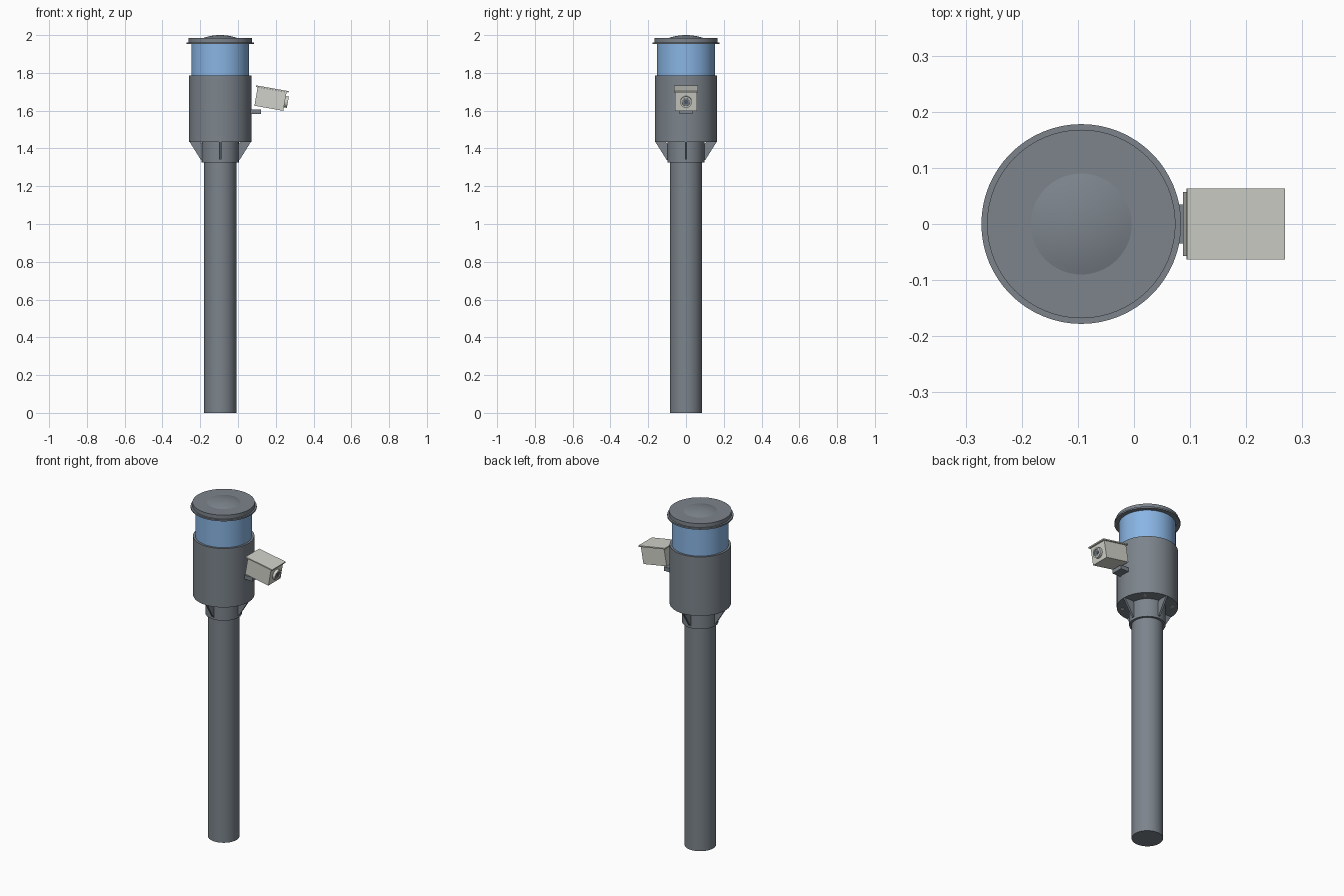
import bpy, bmesh, math
from mathutils import Matrix, Vector

cube = bpy.data.objects.get("Cube")
if cube:
    bpy.data.objects.remove(cube, do_unlink=True)

AXIS = Vector((-0.094, 0, 0))      # centre line of the pole
SIDES = 64


def material(name, rgb):
    m = bpy.data.materials.new(name)
    m.use_nodes = True
    m.diffuse_color = (*rgb, 1)
    bsdf = next(n for n in m.node_tree.nodes if n.type == 'BSDF_PRINCIPLED')
    bsdf.inputs["Base Color"].default_value = (*rgb, 1)
    return m


slate = material("slate grey", (0.2, 0.23, 0.26))
blue = material("blue glass", (0.25, 0.46, 0.77))
beige = material("pale beige", (0.64, 0.64, 0.59))
dark = material("dark lens", (0.1, 0.12, 0.16))


def finish(name, bm, mat, matrix, smooth=True):
    bmesh.ops.recalc_face_normals(bm, faces=bm.faces)
    me = bpy.data.meshes.new(name)
    bm.to_mesh(me)
    bm.free()
    me.materials.append(mat)
    ob = bpy.data.objects.new(name, me)
    ob.matrix_world = matrix
    bpy.context.collection.objects.link(ob)
    if smooth:
        bpy.ops.object.select_all(action='DESELECT')
        ob.select_set(True)
        bpy.context.view_layer.objects.active = ob
        bpy.ops.object.shade_smooth_by_angle(angle=math.radians(35))
    return ob


def lathe(name, profile, mat, matrix=None):
    """Spin a (radius, height) profile that starts and ends on the axis."""
    bm = bmesh.new()
    verts = [bm.verts.new((r, 0, z)) for r, z in profile]
    edges = [bm.edges.new(pair) for pair in zip(verts, verts[1:])]
    bmesh.ops.spin(bm, geom=verts + edges, cent=(0, 0, 0), axis=(0, 0, 1),
                   angle=math.tau, steps=SIDES, use_duplicate=False)
    bmesh.ops.remove_doubles(bm, verts=bm.verts, dist=1e-5)
    return finish(name, bm, mat, matrix or Matrix.Translation(AXIS))


def tube(name, r, z0, z1, mat, matrix=None):
    return lathe(name, [(0, z0), (r, z0), (r, z1), (0, z1)], mat, matrix)


def box(name, size, centre, mat, matrix=Matrix()):
    bm = bmesh.new()
    bmesh.ops.create_cube(bm, size=1)
    bmesh.ops.scale(bm, vec=size, verts=bm.verts)
    return finish(name, bm, mat, matrix @ Matrix.Translation(centre), smooth=False)


# Pole, collar and drum
tube("pole", 0.085, 0, 1.4, slate)
tube("collar", 0.098, 1.325, 1.436, slate)
tube("drum", 0.165, 1.435, 1.785, slate)
tube("window_band", 0.153, 1.78, 1.956, blue)

# Cap with lip and shallow dome
lathe("cap", [(0, 1.953), (0.178, 1.953), (0.178, 1.962), (0.168, 1.962),
              (0.168, 1.985), (0, 1.985)], slate)
dome_r, dome_h, steps = 0.09, 0.015, 8
ball = (dome_r ** 2 + dome_h ** 2) / (2 * dome_h)
rings = [dome_r * (1 - i / steps) for i in range(steps + 1)]
lathe("cap_dome", [(0, 1.984)] +
      [(r, 2 - ball + math.sqrt(ball ** 2 - r ** 2)) for r in rings], slate)

# Gussets under the drum, with bolt spots between them
gusset = [(0.09, 1.34), (0.103, 1.34), (0.163, 1.436), (0.108, 1.436), (0.09, 1.415)]
for i in range(4):
    turn = Matrix.Translation(AXIS) @ Matrix.Rotation(i * math.pi / 2, 4, 'Z')
    bm = bmesh.new()
    face = bm.faces.new([bm.verts.new((x, -0.006, z)) for x, z in gusset])
    side = bmesh.ops.extrude_face_region(bm, geom=[face])["geom"]
    bmesh.ops.translate(bm, vec=(0, 0.012, 0),
                        verts=[g for g in side if isinstance(g, bmesh.types.BMVert)])
    finish(f"gusset_{i + 1}", bm, slate, turn, smooth=False)
    spot = turn @ Matrix.Rotation(math.pi / 4, 4, 'Z') @ Matrix.Translation((0.134, 0, 0))
    tube(f"bolt_{i + 1}", 0.009, 1.433, 1.437, beige, spot)

# Tilted camera on its bracket
box("camera_bracket", (0.065, 0.07, 0.024), (0.088, 0, 1.595), slate)
tilt = Matrix.Translation((0.172, 0, 1.662)) @ Matrix.Rotation(math.radians(10), 4, 'Y')
box("camera_housing", (0.155, 0.114, 0.1), (0, 0, 0), beige, tilt)
box("camera_roof", (0.177, 0.127, 0.007), (0, 0, 0.054), beige, tilt)
facing = tilt @ Matrix.Translation((0.0775, 0, -0.001)) @ Matrix.Rotation(math.pi / 2, 4, 'Y')
lathe("lens_ring", [(0, -0.004), (0.03, -0.004), (0.03, 0.016),
                    (0.021, 0.016), (0.021, 0.008), (0, 0.008)], beige, facing)
tube("lens", 0.02, 0.006, 0.012, slate, facing)
tube("lens_pupil", 0.011, 0.011, 0.0135, dark, facing)
